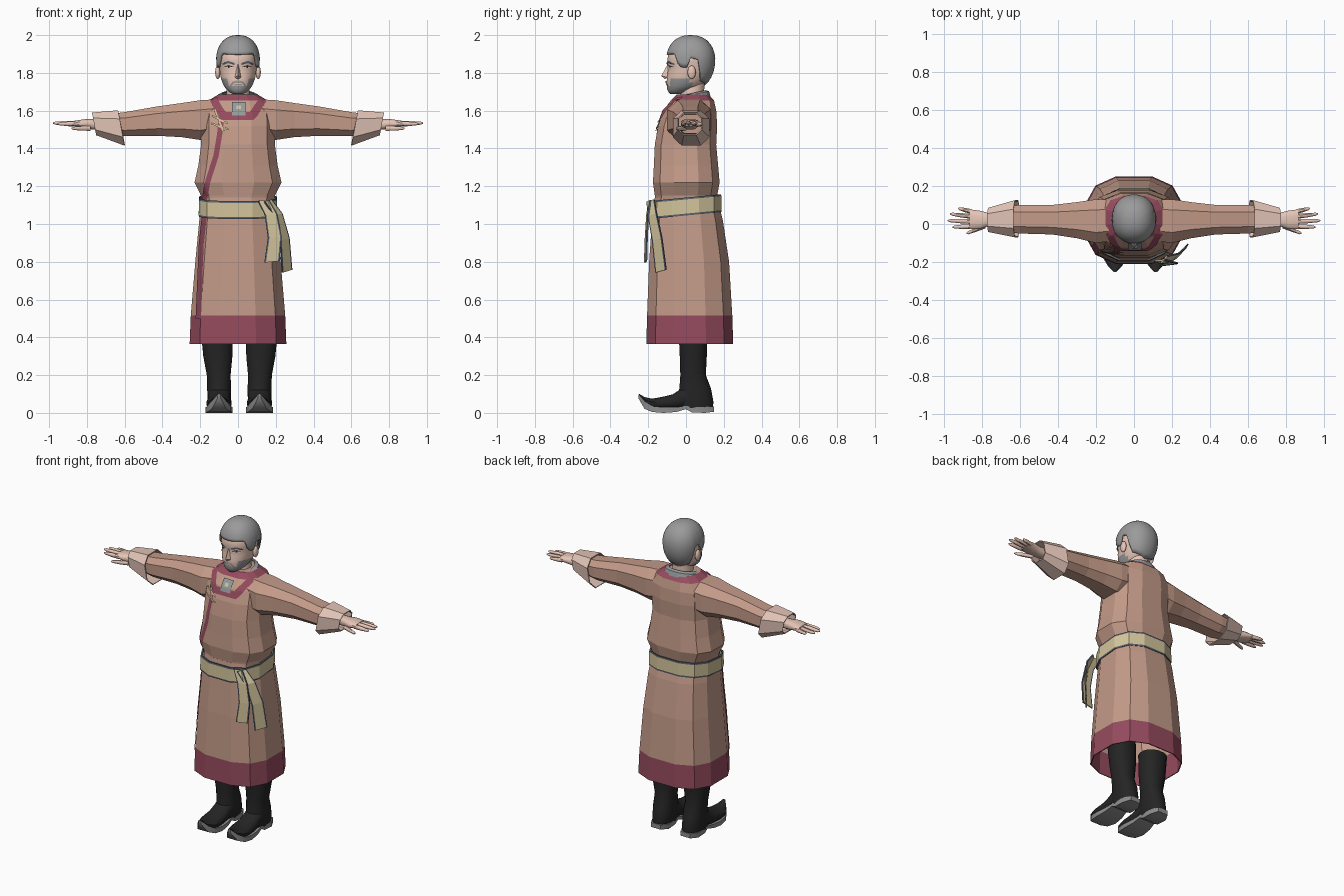
import bpy, bmesh
from math import sin, cos, pi, radians, copysign
from mathutils import Vector
from mathutils.bvhtree import BVHTree

cube = bpy.data.objects.get("Cube")
if cube:
    bpy.data.objects.remove(cube, do_unlink=True)


def material(name, r, g, b):
    mat = bpy.data.materials.new(name)
    mat.use_nodes = True
    colour = [c ** 2.2 for c in (r, g, b)] + [1]
    mat.diffuse_color = colour
    mat.node_tree.nodes["Principled BSDF"].inputs["Base Color"].default_value = colour
    return mat


ROBE = material("robe_tan", .76, .60, .53)
MAROON = material("maroon_trim", .58, .30, .37)
CUFF = material("cuff_pale_pink", .88, .76, .71)
SKIN = material("skin", .90, .77, .71)
HAIR = material("hair_grey", .60, .60, .60)
SASH = material("sash_yellow", .82, .76, .60)
EDGE = material("slate_edge", .36, .40, .44)
BOOT = material("boot_black", .16, .16, .16)
SOLE = material("sole_grey", .55, .55, .55)
COLLAR = material("collar_grey", .58, .60, .60)


def power(value, p):
    return copysign(abs(value) ** p, value)


def build(name, verts, faces, mats, rule=None, smooth=False, thick=0, facing=None):
    """Mesh object with faces coloured by a rule on their centres."""
    bm = bmesh.new()
    vs = [bm.verts.new(v) for v in verts]
    for f in faces:
        bm.faces.new([vs[i] for i in f])
    bmesh.ops.remove_doubles(bm, verts=bm.verts, dist=.0002)
    bmesh.ops.recalc_face_normals(bm, faces=bm.faces)
    if facing and sum(f.normal.dot(facing) * f.calc_area() for f in bm.faces) < 0:
        bmesh.ops.reverse_faces(bm, faces=bm.faces)
    for f in bm.faces:
        f.material_index = rule(f.calc_center_median()) if rule else 0
    mesh = bpy.data.meshes.new(name)
    bm.to_mesh(mesh)
    bm.free()
    for m in mats:
        mesh.materials.append(m)
    obj = bpy.data.objects.new(name, mesh)
    bpy.context.collection.objects.link(obj)
    if smooth:
        bpy.ops.object.select_all(action="DESELECT")
        obj.select_set(True)
        bpy.context.view_layer.objects.active = obj
        bpy.ops.object.shade_smooth_by_angle(angle=radians(45))
    if thick:
        mod = obj.modifiers.new("thickness", "SOLIDIFY")
        mod.thickness = thick
    return obj


def ring(axis, t, u0, u1, v0, v1, n=12, p=.75):
    """Rounded box section across an axis, between two limits each way."""
    k, pts = cos(pi / n) ** p, []
    for i in range(n):
        a = (i + .5) * 2 * pi / n
        u = (u0 + u1) / 2 + (u1 - u0) / 2 * power(cos(a), p) / k
        v = (v0 + v1) / 2 + (v1 - v0) / 2 * power(sin(a), p) / k
        pts.append(Vector({"x": (t, u, v), "y": (u, t, v), "z": (u, v, t)}[axis]))
    return pts


def zrings(rows, n=12, p=.75, cx=0):
    return [ring("z", z, cx - hx, cx + hx, y0, y1, n, p) for z, hx, y0, y1 in rows]


def loft(name, rings, mats, rule=None, cap=True, **kw):
    n = len(rings[0])
    faces = [(j * n + i, j * n + (i + 1) % n, (j + 1) * n + (i + 1) % n, (j + 1) * n + i)
             for j in range(len(rings) - 1) for i in range(n)]
    if cap:
        faces += [range(n), range((len(rings) - 1) * n, len(rings) * n)]
    return build(name, [v for r in rings for v in r], faces, mats, rule, **kw)


def grid(name, rows, mats, rule=None, **kw):
    w = len(rows[0])
    faces = [(j * w + i, j * w + i + 1, (j + 1) * w + i + 1, (j + 1) * w + i)
             for j in range(len(rows) - 1) for i in range(w - 1)]
    return build(name, [v for r in rows for v in r], faces, mats, rule, **kw)


def tree_of(*objs):
    verts, faces = [], []
    for o in objs:
        base = len(verts)
        verts += [v.co.copy() for v in o.data.vertices]
        faces += [[base + i for i in f.vertices] for f in o.data.polygons]
    return BVHTree.FromPolygons(verts, faces)


def decal(name, path, width, mat, tree, off=.005):
    """Thin strip along an x-z path, laid on the front of a surface."""
    pts = [Vector(p) for p in path]
    line = [a.lerp(b, k / 6) for a, b in zip(pts, pts[1:]) for k in range(6)] + [pts[-1]]
    rows, last = [], Vector((pts[0].x, 0, pts[0].y))
    for i, p in enumerate(line):
        d = (line[min(i + 1, len(line) - 1)] - line[max(i - 1, 0)]).normalized()
        row = []
        for side in (-.5, -.25, 0, .25, .5):
            q = p + Vector((-d.y, d.x)) * width * side
            hit, normal, _, _ = tree.ray_cast(Vector((q.x, -1, q.y)), Vector((0, 1, 0)))
            if hit:
                last = hit + normal * copysign(off, -normal.y)
            row.append(last.copy())
        rows.append(row)
    return grid(name, rows, [mat], facing=Vector((0, -1, 0)))


# Robe: bloused top, long skirt with a contrasting hem
top = loft("robe_top", zrings([
    (1.10, .19, -.16, .165), (1.15, .195, -.165, .165), (1.22, .23, -.175, .178),
    (1.31, .21, -.17, .17), (1.42, .195, -.165, .16), (1.52, .195, -.148, .165),
    (1.60, .19, -.12, .16), (1.655, .155, -.08, .148), (1.685, .105, -.05, .12)]),
    [ROBE, MAROON], lambda c: int(c.z > 1.66 and c.z < 1.684))
skirt = loft("robe_skirt", zrings([
    (1.14, .19, -.165, .165), (1.02, .205, -.18, .195), (.8, .226, -.195, .228),
    (.515, .25, -.206, .245), (.365, .256, -.21, .25)]),
    [ROBE, MAROON], lambda c: int(c.z < .515), cap=False, thick=.006)

# Sleeves, turned-back cuffs and hands
sleeves = []
for s, side in ((1, "left"), (-1, "right")):
    sleeves.append(loft(side + "_sleeve", [ring("x", s * x, y0, y1, z0, z1, 8) for x, y0, y1, z0, z1 in (
        (.12, -.09, .13, 1.46, 1.66), (.2, -.1, .13, 1.445, 1.655), (.3, -.075, .115, 1.46, 1.64),
        (.43, -.055, .1, 1.467, 1.622), (.6, -.05, .1, 1.465, 1.592), (.7, -.04, .09, 1.48, 1.58))], [ROBE]))
    cuff = [ring("x", s * x, y0, y1, z0, z1, 8) for x, y0, y1, z0, z1 in (
        (.62, -.07, .125, 1.415, 1.602), (.76, -.042, .085, 1.47, 1.59))]
    for v in cuff[0] + cuff[1]:
        v.x += s * (v.z - 1.52) * .18
    loft(side + "_cuff", cuff, [CUFF], cap=False, thick=.006)
    loft(side + "_palm", [ring("x", s * x, y0, y1, z0, z1, 12) for x, y0, y1, z0, z1 in (
        (.68, -.005, .06, 1.5, 1.555), (.77, -.012, .06, 1.5, 1.555),
        (.81, -.027, .07, 1.508, 1.555), (.865, -.025, .077, 1.518, 1.547))], [SKIN], smooth=True)
    for finger, base, tip, x0, x1, z in (
            ("index", -.013, -.016, .85, .955, 1.53), ("middle", .013, .018, .85, .98, 1.534),
            ("ring", .039, .053, .85, .968, 1.532), ("little", .064, .082, .85, .925, 1.528),
            ("thumb", -.01, -.05, .78, .882, 1.506)):
        rings = []
        for k, r in ((0, .013), (.5, .0115), (.9, .008), (1, .003)):
            y, x = base + (tip - base) * k, x0 + (x1 - x0) * k
            rings.append(ring("x", s * x, y - r, y + r, z - r, z + r, 8, 1))
        loft(f"{side}_{finger}_finger", rings, [SKIN], smooth=True)

# Maroon facings and cord fasteners on the robe front
body = tree_of(top, *sleeves)
decal("neck_facing", [(-.13, 1.66), (-.1, 1.605), (-.075, 1.57), (.075, 1.57), (.1, 1.61), (.135, 1.66)],
      .042, MAROON, body)
decal("lapel_stripe", [(-.085, 1.57), (-.095, 1.48), (-.115, 1.36), (-.16, 1.22), (-.175, 1.13)],
      .028, MAROON, body, .004)
decal("skirt_stripe", [(-.172, 1.06), (-.19, .9), (-.207, .5)], .026, MAROON, tree_of(skirt))
for i, (x0, z0, x1, z1) in enumerate(((-.135, 1.57, -.055, 1.53), (-.12, 1.6, -.075, 1.49),
                                      (-.14, 1.53, -.05, 1.5))):
    decal(f"cord_fastener_{i}", [(x0, z0), (x1, z1)], .009, SASH, body, .009)

# Folded collar, tab and button
collar = zrings([(1.645, .128, -.092, .132), (1.68, .105, -.07, .122), (1.69, .082, -.048, .105)], 16, .9)
for v in sum(collar, []):
    v.z += .22 * (v.y - .02)
loft("collar", collar, [COLLAR], cap=False, thick=.006)
decal("collar_tab", [(.004, 1.64), (.004, 1.572)], .07, COLLAR, body, .009)
decal("collar_button", [(-.008, 1.61), (.016, 1.61)], .018, SASH, body, .013)

# Sash with dark edges, tilted up towards the back
sash = zrings([(1.045, .207, -.195, .188), (1.055, .208, -.196, .189),
               (1.13, .206, -.194, .187), (1.14, .205, -.193, .186)])
for v in sum(sash, []):
    v.z += .095 * v.y
loft("sash_belt", sash, [SASH, EDGE], lambda c: int(abs(c.z - .095 * c.y - 1.0925) > .04),
     cap=False, thick=.01)
for name, across, path in (
        ("front", Vector((1, .12, .1)), ((.135, -.195, 1.125), (.175, -.207, 1.05), (.195, -.214, .93), (.18, -.218, .8))),
        ("side", Vector((.65, .7, .2)), ((.16, -.19, 1.125), (.215, -.18, 1.05), (.25, -.155, .92), (.262, -.135, .75)))):
    rows = [[Vector(p) + across * w * (.75 + .1 * i) for w in (-.038, -.03, .03, .038)]
            for i, p in enumerate(path)]
    tail = grid(name + "_sash_tail", rows, [SASH, EDGE], thick=.008, facing=Vector((.2, -1, 0)))
    for i, f in enumerate(tail.data.polygons):
        f.material_index = int(i % 3 != 1)

# Boots with curled toes and pale soles
for s, side in ((1, "left"), (-1, "right")):
    mid = .107 * s + .007
    shaft = zrings([(.45, .085, -.04, .112), (.3, .077, -.033, .11), (.2, .063, -.03, .105),
                    (.13, .063, -.035, .132), (.06, .062, -.05, .145), (.025, .058, -.05, .143)], 16, .9, mid)
    for v in sum(shaft, []):
        v.x += s * max(0, v.z - .15) * .045
    loft(side + "_boot_shaft", shaft, [BOOT], smooth=True)
    loft(side + "_boot_foot", [ring("y", y, mid - w, mid + w, z0, z1, 12, .85) for y, w, z0, z1 in (
        (.03, .056, .025, .17), (-.03, .058, .02, .125), (-.07, .062, .018, .098), (-.13, .066, .018, .084),
        (-.18, .058, .022, .075), (-.22, .034, .045, .084), (-.25, .007, .085, .102))], [BOOT], smooth=True)
    loft(side + "_boot_sole", [ring("y", y, mid - w, mid + w, z0, z1, 4) for y, w, z0, z1 in (
        (.149, .035, .006, .035), (.1, .06, 0, .032), (.03, .058, .003, .032), (0, .056, .02, .038),
        (-.05, .064, .005, .03), (-.12, .071, 0, .03), (-.18, .062, .005, .036), (-.22, .038, .022, .06),
        (-.252, .008, .078, .1))], [SOLE], smooth=True)

# Head with bearded jaw, neck, nose and ears
loft("neck", zrings([(1.62, .07, -.035, .1), (1.69, .06, -.03, .095), (1.77, .06, -.025, .1)], 16, 1),
     [SKIN], smooth=True)


def beard(c):
    low = c.z < 1.728 or (abs(c.x) > .055 and c.z < 1.765)
    return int(c.y < .03 and low)


head = loft("head", zrings([
    (1.687, .025, -.082, -.03), (1.698, .045, -.093, .01), (1.715, .063, -.1, .05), (1.73, .074, -.1, .08),
    (1.75, .083, -.103, .1), (1.77, .09, -.101, .115), (1.8, .096, -.098, .128), (1.832, .098, -.092, .133),
    (1.855, .101, -.1, .135), (1.9, .1, -.094, .135), (1.95, .075, -.06, .1), (1.975, .03, -.02, .06)],
    24, .93), [SKIN, HAIR], beard, smooth=True)
build("nose", [(0, -.096, 1.848), (0, -.131, 1.784), (-.02, -.094, 1.776), (.02, -.094, 1.776), (0, -.112, 1.767)],
      [(0, 2, 1), (0, 1, 3), (1, 2, 4), (1, 4, 3), (0, 3, 4, 2)], [SKIN])
face = tree_of(head)
for s, side in ((1, "left"), (-1, "right")):
    decal(side + "_eyebrow", [(s * .017, 1.848), (s * .05, 1.858), (s * .078, 1.847)], .009, EDGE, face)
    decal(side + "_eye", [(s * .027, 1.829), (s * .048, 1.833), (s * .066, 1.829)], .011, CUFF, face, .002)
    decal(side + "_iris", [(s * .042, 1.831), (s * .052, 1.831)], .011, BOOT, face, .004)
    decal(side + "_eyelid", [(s * .024, 1.832), (s * .048, 1.84), (s * .07, 1.831)], .004, BOOT, face, .004)
    bpy.ops.mesh.primitive_uv_sphere_add(segments=12, ring_count=8, location=(s * .107, .03, 1.803))
    ear = bpy.context.object
    ear.name = side + "_ear"
    ear.scale = (.014, .022, .036)
    ear.data.materials.append(SKIN)
    bpy.ops.object.shade_smooth_by_angle(angle=radians(45))
decal("moustache", [(-.036, 1.732), (-.022, 1.753), (.022, 1.753), (.036, 1.732)], .01, HAIR, face)
decal("mouth", [(-.02, 1.738), (.02, 1.738)], .007, ROBE, face, .004)

# Hair cap: its lower edge follows hairline, sideburn, ear and nape
HAIRLINE = ((0, 78), (45, 76), (55, 82), (62, 103), (82, 106), (90, 86), (105, 90), (118, 135), (180, 150))


def reach(angle):
    for (a0, t0), (a1, t1) in zip(HAIRLINE, HAIRLINE[1:]):
        if angle <= a1:
            return radians(t0 + (t1 - t0) * (angle - a0) / (a1 - a0))
    return radians(HAIRLINE[-1][1])


rows = []
for j in range(13):
    row = []
    for i in range(49):
        a = 2 * pi * i / 48
        t = reach(min(i, 48 - i) * 7.5) * j / 12
        r, h = sin(t) ** .85, cos(t)
        row.append(Vector((.116 * power(sin(a), .9) * r, .025 - .13 * power(cos(a), .9) * r,
                           1.87 + h * (.13 if h > 0 else .16))))
    rows.append(row)
grid("hair", rows, [HAIR], smooth=True, thick=.012, facing=Vector((0, 0, 1)))
